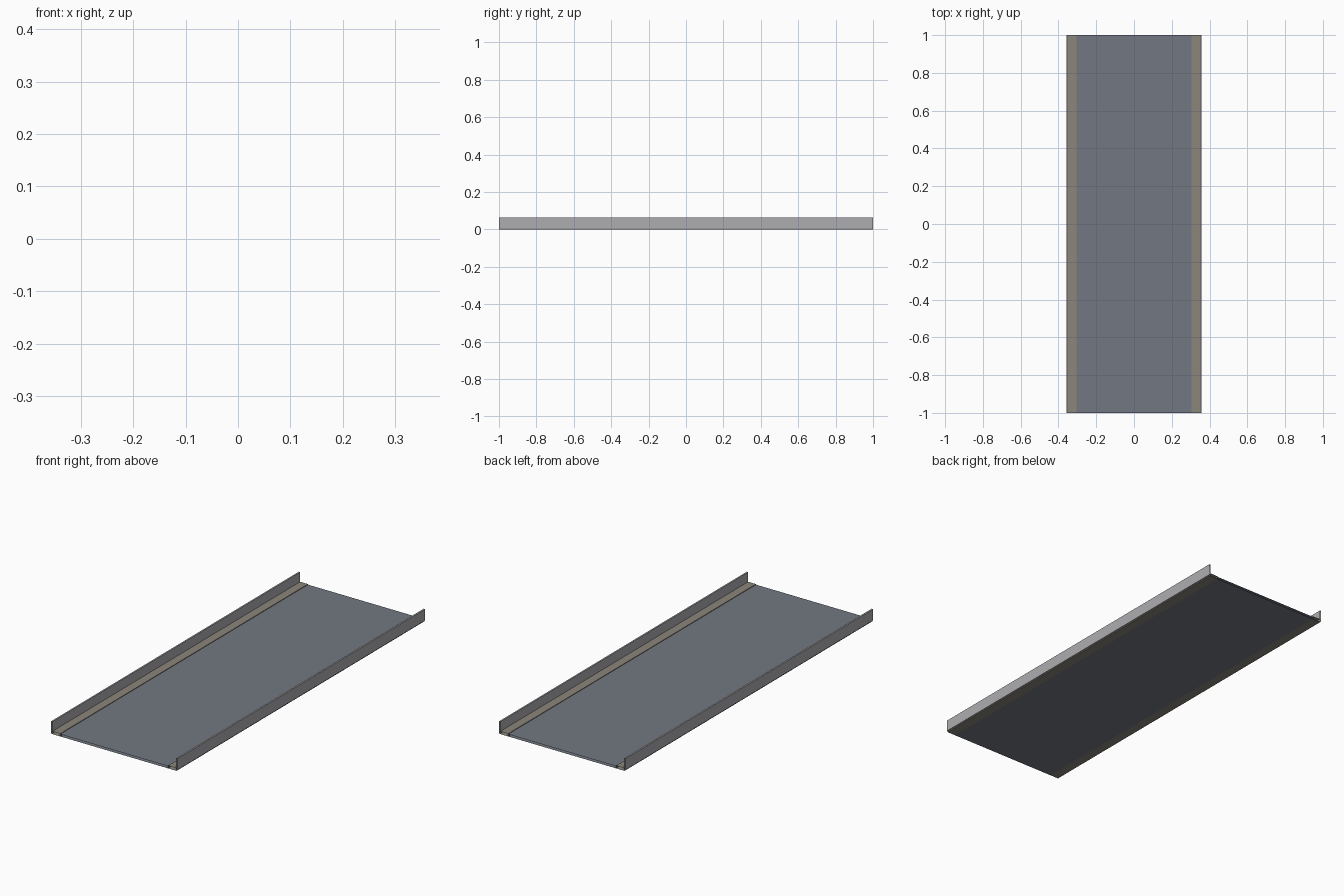
import bpy

if "Cube" in bpy.data.objects:
    bpy.data.objects.remove(bpy.data.objects["Cube"])

LENGTH = 2.0


def material(name, rgb):
    m = bpy.data.materials.new(name)
    m.diffuse_color = (*rgb, 1)
    m.use_nodes = True
    m.node_tree.nodes["Principled BSDF"].inputs["Base Color"].default_value = m.diffuse_color
    return m


def sleeve(name, x0, x1, z0, z1, mat=None):
    """Rectangular profile run along y, with open ends."""
    profile = [(x0, z0), (x1, z0), (x1, z1), (x0, z1)]
    verts = [(x, y, z) for y in (-LENGTH / 2, LENGTH / 2) for x, z in profile]
    faces = [(i, (i + 1) % 4, (i + 1) % 4 + 4, i + 4) for i in range(4)]
    # winding seen from -y runs counter-clockwise, so the faces point outward
    mesh = bpy.data.meshes.new(name)
    mesh.from_pydata(verts, [], faces)
    if mat:
        mesh.materials.append(mat)
    ob = bpy.data.objects.new(name, mesh)
    bpy.context.collection.objects.link(ob)
    return ob


deck_mat = material("blue_grey", (0.17, 0.185, 0.22))
strip_mat = material("warm_grey", (0.26, 0.24, 0.20))
wall_mat = material("light_grey", (0.42, 0.42, 0.44))

# Central deck
sleeve("deck", -0.305, 0.305, 0.0, 0.011, deck_mat)

# Edge strips and upright side walls
for side, s in (("left", -1), ("right", 1)):
    a, b = sorted((s * 0.305, s * 0.353))
    sleeve(side + "_edge_strip", a, b, 0.0, 0.014, strip_mat)
    a, b = sorted((s * 0.349, s * 0.357))
    sleeve(side + "_side_wall", a, b, 0.005, 0.063, wall_mat)
